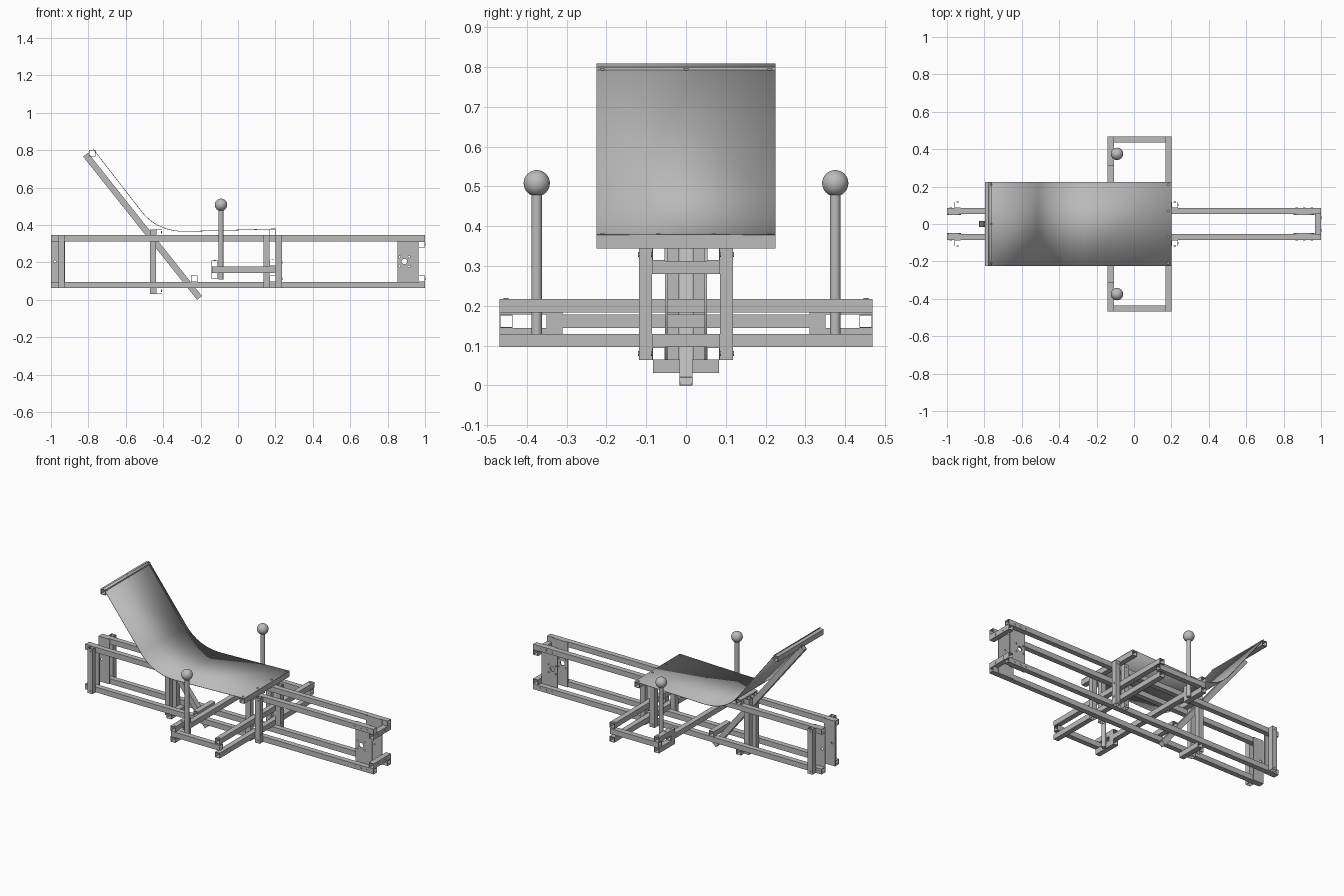
import bpy, bmesh
from math import pi, cos, sin
from mathutils import Vector, Matrix

cube = bpy.data.objects.get("Cube")
if cube:
    bpy.data.objects.remove(cube, do_unlink=True)

grey = bpy.data.materials.new("metal grey")
grey.use_nodes = True
grey.diffuse_color = (0.5, 0.5, 0.5, 1)
grey.node_tree.nodes["Principled BSDF"].inputs["Base Color"].default_value = (0.5, 0.5, 0.5, 1)

W = 0.033       # outer width of every square tube
H = W / 2
WALL = 0.002


def finish(name, bm):
    bmesh.ops.recalc_face_normals(bm, faces=bm.faces)
    mesh = bpy.data.meshes.new(name)
    bm.to_mesh(mesh)
    bm.free()
    obj = bpy.data.objects.new(name, mesh)
    bpy.context.collection.objects.link(obj)
    mesh.materials.append(grey)
    return obj


def smooth(obj):
    bpy.ops.object.select_all(action='DESELECT')
    obj.select_set(True)
    bpy.context.view_layer.objects.active = obj
    bpy.ops.object.shade_smooth_by_angle()


def tube(name, start, end):
    """Open square tube whose centre line runs from start to end."""
    start, end = Vector(start), Vector(end)
    d = (end - start).normalized()
    u = Vector((1, 0, 0)) if abs(d.y) > 0.9 else Vector((0, 1, 0))
    v = d.cross(u)
    bm = bmesh.new()
    rings = []
    for centre, r in ((start, H), (end, H), (end, H - WALL), (start, H - WALL)):
        rings.append([bm.verts.new(centre + u * a * r + v * b * r)
                      for a, b in ((1, 1), (-1, 1), (-1, -1), (1, -1))])
    for i in range(4):
        a, b = rings[i], rings[(i + 1) % 4]
        for k in range(4):
            m = (k + 1) % 4
            bm.faces.new((a[k], a[m], b[m], b[k]))
    return finish(name, bm)


def cylinder(name, centre, normal, radius, depth, sides=12):
    bm = bmesh.new()
    turn = Vector(normal).to_track_quat('Z', 'Y').to_matrix().to_4x4()
    bmesh.ops.create_cone(bm, cap_ends=True, segments=sides, radius1=radius, radius2=radius,
                          depth=depth, matrix=Matrix.Translation(centre) @ turn)
    return finish(name, bm)


def bolt(centre, normal):
    cylinder("bolt_head", centre, normal, 0.006, 0.005)


def plate(name, x0, x1, z0, z1, y, holes):
    """Thin upright plate with round holes given as (x, z, radius)."""
    curve = bpy.data.curves.new(name, 'CURVE')
    curve.dimensions = '2D'
    curve.fill_mode = 'BOTH'
    curve.extrude = 0.003
    loops = [[(x0, z0), (x1, z0), (x1, z1), (x0, z1)]]
    for x, z, r in holes:
        loops.append([(x + r * cos(k * pi / 8), z + r * sin(k * pi / 8)) for k in range(16)])
    for loop in loops:
        spline = curve.splines.new('POLY')
        spline.points.add(len(loop) - 1)
        spline.use_cyclic_u = True
        for point, (x, z) in zip(spline.points, loop):
            point.co = (x, z, 0, 1)
    obj = bpy.data.objects.new(name, curve)
    bpy.context.collection.objects.link(obj)
    obj.location.y = y
    obj.rotation_euler.x = pi / 2
    curve.materials.append(grey)
    bpy.ops.object.select_all(action='DESELECT')
    obj.select_set(True)
    bpy.context.view_layer.objects.active = obj
    bpy.ops.object.convert(target='MESH')


LOW, HIGH, MID = 0.08, 0.329, 0.161    # tube heights
RAIL_Y, POST_Y = 0.069, 0.102

for s, side in ((1, "left"), (-1, "right")):
    # Long rails and the outer posts tying them together
    for z, level in ((LOW, "lower"), (HIGH, "upper")):
        tube(f"{side}_{level}_rail", (-1, s * RAIL_Y, z), (1, s * RAIL_Y, z))
        for x in (0.87, 0.91, 0.95, -0.98):
            bolt((x, s * (RAIL_Y + H), z), (0, s, 0))
    for x in (-0.943, 0.152, 0.218):
        tube(f"{side}_post", (x, s * POST_Y, LOW - H), (x, s * POST_Y, HIGH + H))
        for z in (LOW, HIGH):
            bolt((x, s * (POST_Y + H), z), (0, s, 0))
    for z in (0.113, 0.2):
        bolt((0.218 + H, s * POST_Y, z), (1, 0, 0))

    # End plates on the inner rail faces
    ring = [(0.89 + a, 0.205 + b, 0.005) for a in (-0.025, 0.025) for b in (-0.025, 0.025)]
    plate(f"{side}_drive_plate", 0.853, 0.965, LOW - H, HIGH + H, s * 0.05,
          [(0.89, 0.205, 0.015)] + ring)
    plate(f"{side}_end_plate", -1, -0.925, LOW - H, HIGH + H, s * 0.05, [(-0.98, 0.205, 0.007)])

    # Upright pair clamping the backrest strut
    tube(f"{side}_strut_clamp", (-0.455, s * 0.034, 0.031), (-0.455, s * 0.034, 0.377))
    for z in (0.048, 0.361):
        bolt((-0.425 + H, s * 0.034, z), (1, 0, 0))

    # Side arm, short joining tubes and control handle
    tube(f"{side}_arm", (-0.138, s * 0.452, MID), (0.2, s * 0.452, MID))
    for z in (MID - W, MID + W):
        tube(f"{side}_arm_joiner", (-0.124, s * 0.31, z), (-0.124, s * 0.469, z))
    for y in (0.33, 0.38, 0.452):
        bolt((-0.124, s * y, MID + W + H), (0, 0, 1))
    bolt((0.184, s * 0.452, 0.217), (0, 0, 1))
    smooth(cylinder(f"{side}_handle", (-0.091, s * 0.375, 0.305), (0, 0, 1), 0.0135, 0.39, 24))
    bm = bmesh.new()
    bmesh.ops.create_uvsphere(bm, u_segments=32, v_segments=16, radius=0.033,
                              matrix=Matrix.Translation((-0.091, s * 0.375, 0.508)))
    smooth(finish(f"{side}_handle_knob", bm))

# Cross tubes: name, x, z, half length
for name, x, z, half in (
        ("upper_front_crossbar", 0.983, 0.296, 0.085),
        ("lower_front_crossbar", 0.983, 0.113, 0.085),
        ("upper_arm_crossbar", 0.185, 0.2, 0.469),
        ("lower_arm_crossbar", 0.185, 0.113, 0.469),
        ("handle_crossbar", -0.124, MID, 0.35),
        ("seat_front_crossbar", 0.183, 0.361, 0.225),
        ("upper_clamp_crossbar", -0.422, 0.361, 0.083),
        ("lower_clamp_crossbar", -0.422, 0.048, 0.083),
        ("strut_stop_crossbar", -0.234, 0.113, 0.085)):
    tube(name, (x, -half, z), (x, half, z))
for s in (1, -1):
    for z in (0.113, 0.296):
        bolt((1 - 0.001, s * 0.034, z), (1, 0, 0))

# Sloping backrest strut with its top crossbar
foot, top = Vector((-0.206, 0, 0.0104)), Vector((-0.815, 0, 0.776))
slope = (top - foot).normalized()
out = Vector((slope.z, 0, -slope.x))
tube("backrest_strut", foot, top)
bar = top - slope * H + out * W
tube("backrest_crossbar", bar - Vector((0, 0.225, 0)), bar + Vector((0, 0.225, 0)))

# Bent sheet seat: straight back, curved bend, nearly level seat
p0, p1, p2 = Vector((-0.516, 0.473)), Vector((-0.43, 0.362)), Vector((-0.27, 0.366))
edge = top + out * (H + W + 0.001)
profile = [Vector((edge.x, edge.z))]
for k in range(17):
    t = k / 16
    profile.append(p0 * (1 - t) ** 2 + p1 * 2 * t * (1 - t) + p2 * t * t)
profile.append(Vector((0.2, 0.379)))
bm = bmesh.new()
rows = [[bm.verts.new((p.x, y, p.y)) for y in (-0.225, 0.225)] for p in profile]
for a, b in zip(rows, rows[1:]):
    bm.faces.new((a[0], a[1], b[1], b[0]))
seat = finish("seat_sheet", bm)
solid = seat.modifiers.new("thickness", 'SOLIDIFY')
solid.thickness = 0.003
solid.offset = 0
smooth(seat)

# Seat fixings
for y in (-0.21, 0, 0.21):
    bolt(bar + out * (H + 0.002) + Vector((0, y, 0)), out)
for y in (-0.21, -0.07, 0.07, 0.21):
    bolt((0.183, y, 0.379), (0, 0, 1))
